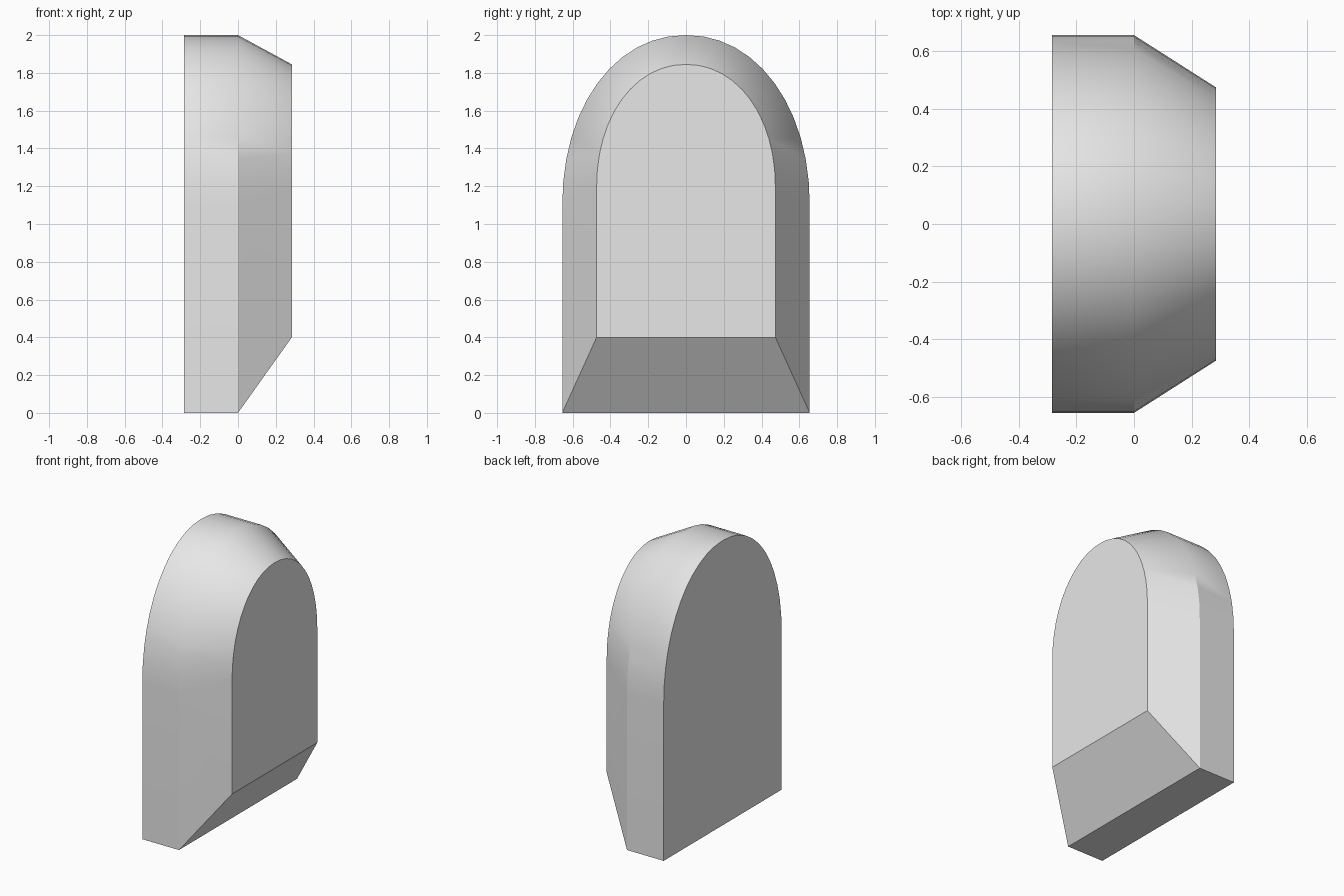
import bpy
import bmesh
import math

cube = bpy.data.objects.get("Cube")
if cube:
    bpy.data.objects.remove(cube, do_unlink=True)

HALF_WIDTH, SPRING, HEIGHT = 0.655, 1.1, 2.0
ARCH_STEPS = 24


def arch_profile():
    """Outline of the arch as (y, z): flat foot, straight sides, rounded top."""
    points = [(-HALF_WIDTH, 0.0), (HALF_WIDTH, 0.0)]
    power = 2 / 2.08
    for i in range(ARCH_STEPS + 1):
        a = math.pi * i / ARCH_STEPS
        c, s = math.cos(a), max(math.sin(a), 0.0)
        y = math.copysign(abs(c) ** power, c) * HALF_WIDTH
        points.append((y, SPRING + s ** power * (HEIGHT - SPRING)))
    return points


# Plain grey
grey = bpy.data.materials.new("grey")
grey.use_nodes = True
colour = (0.8, 0.8, 0.8, 1.0)
grey.diffuse_color = colour
grey.node_tree.nodes["Principled BSDF"].inputs["Base Color"].default_value = colour

# Rings along x: back face, shoulder, smaller raised face (x, scale, lift)
stations = [(-0.285, 1.0, 0.0), (0.0, 1.0, 0.0), (0.285, 0.7225, 0.4)]
profile = arch_profile()
bm = bmesh.new()
rings = [[bm.verts.new((x, y * k, lift + z * k)) for y, z in profile]
         for x, k, lift in stations]

# Skin between the rings, then cap both ends
n = len(profile)
for a, b in zip(rings, rings[1:]):
    for i in range(n):
        j = (i + 1) % n
        bm.faces.new((a[i], a[j], b[j], b[i]))
bm.faces.new(rings[0])
bm.faces.new(rings[-1])
bmesh.ops.recalc_face_normals(bm, faces=bm.faces[:])

mesh = bpy.data.meshes.new("arched_block")
bm.to_mesh(mesh)
bm.free()
mesh.materials.append(grey)
block = bpy.data.objects.new("arched_block", mesh)
bpy.context.collection.objects.link(block)

# Smooth arch with crisp face edges
bpy.ops.object.select_all(action='DESELECT')
block.select_set(True)
bpy.context.view_layer.objects.active = block
bpy.ops.object.shade_smooth_by_angle(angle=math.radians(30))
